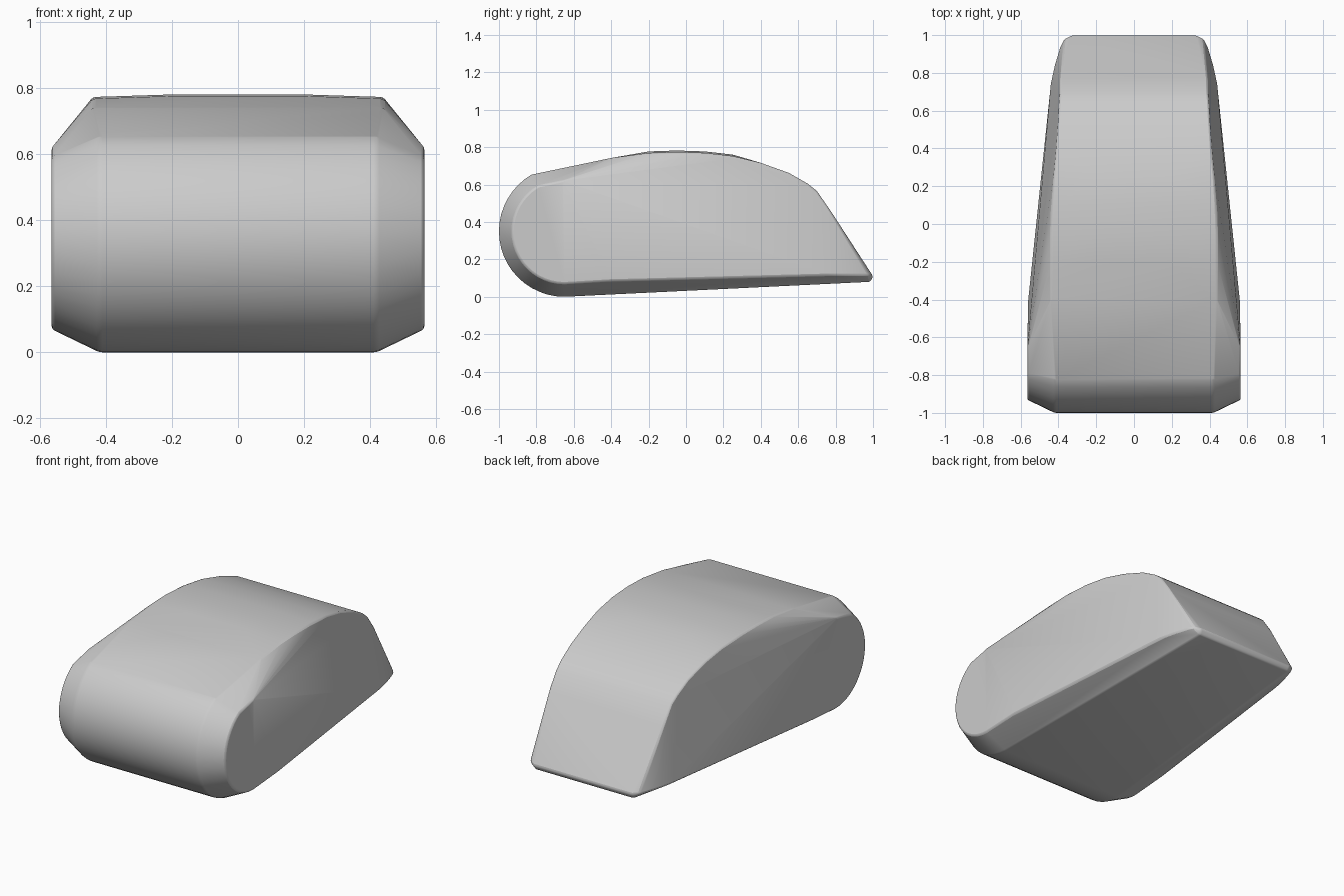
import bpy, bmesh, math

cube = bpy.data.objects.get("Cube")
if cube:
    bpy.data.objects.remove(cube, do_unlink=True)

grey = bpy.data.materials.new("plain grey")
grey.use_nodes = True
COLOR = (0.6, 0.6, 0.6, 1)
grey.diffuse_color = COLOR
grey.node_tree.nodes["Principled BSDF"].inputs["Base Color"].default_value = COLOR


def nose_arc(radius, steps):
    """Rounded front end in the side plane, from underneath up to the roof."""
    return [(-0.65 - radius * math.sin(a), 0.345 - radius * math.cos(a))
            for a in (math.radians(150) * i / steps for i in range(steps + 1))]


# Full-height side profile, with the half width of the shell at each point
ROOF = [(-0.7, 0.67, 0.43), (-0.6, 0.696, 0.43), (-0.4, 0.737, 0.44), (-0.2, 0.764, 0.44),
        (-0.05, 0.769, 0.44), (0.1, 0.764, 0.435), (0.25, 0.747, 0.425),
        (0.4, 0.711, 0.41), (0.55, 0.657, 0.40), (0.65, 0.60, 0.395),
        (0.7, 0.56, 0.39), (0.75, 0.49, 0.39)]
TAIL = [(0.98, 0.13, 0.35), (1.0, 0.105, 0.33), (0.985, 0.075, 0.33)]
points = [(0.42, y, z) for y, z in nose_arc(0.35, 20)]
points += [(w, y, z) for y, z, w in ROOF + TAIL]

# Slight crown along the roof centre
points += [(0.19, y, z + 0.008) for y, z, w in ROOF[3:7]]

# Flat cheek at the front, then the tapering lower flank to the tail
points += [(0.565, y, z) for y, z in nose_arc(0.28, 20)]
points += [(0.565, -0.66, 0.615), (0.56, -0.4, 0.08)]
FLANK = [(0.44, 0.75, 0.11), (0.42, 0.84, 0.11), (0.39, 0.94, 0.11), (0.37, 0.98, 0.11)]
points += FLANK

# Wrap a tight convex skin around both mirrored halves
bm = bmesh.new()
for x, y, z in points:
    for side in (1, -1):
        bm.verts.new((side * x, y, z + 0.005))
hull = bmesh.ops.convex_hull(bm, input=bm.verts[:])
loose = {v for v in hull["geom_interior"] + hull["geom_unused"]
         if isinstance(v, bmesh.types.BMVert)}
bmesh.ops.delete(bm, geom=list(loose), context='VERTS')
bmesh.ops.dissolve_limit(bm, angle_limit=math.radians(1),
                         verts=bm.verts[:], edges=bm.edges[:])
bmesh.ops.recalc_face_normals(bm, faces=bm.faces[:])

mesh = bpy.data.meshes.new("shell")
bm.to_mesh(mesh)
bm.free()
mesh.materials.append(grey)
shell = bpy.data.objects.new("shell", mesh)
bpy.context.collection.objects.link(shell)

# Soften the creases a little
bevel = shell.modifiers.new("soft edges", 'BEVEL')
bevel.width = 0.012
bevel.segments = 2
bevel.limit_method = 'ANGLE'
bevel.angle_limit = math.radians(25)

bpy.ops.object.select_all(action='DESELECT')
shell.select_set(True)
bpy.context.view_layer.objects.active = shell
bpy.ops.object.shade_smooth_by_angle(angle=math.radians(30))
